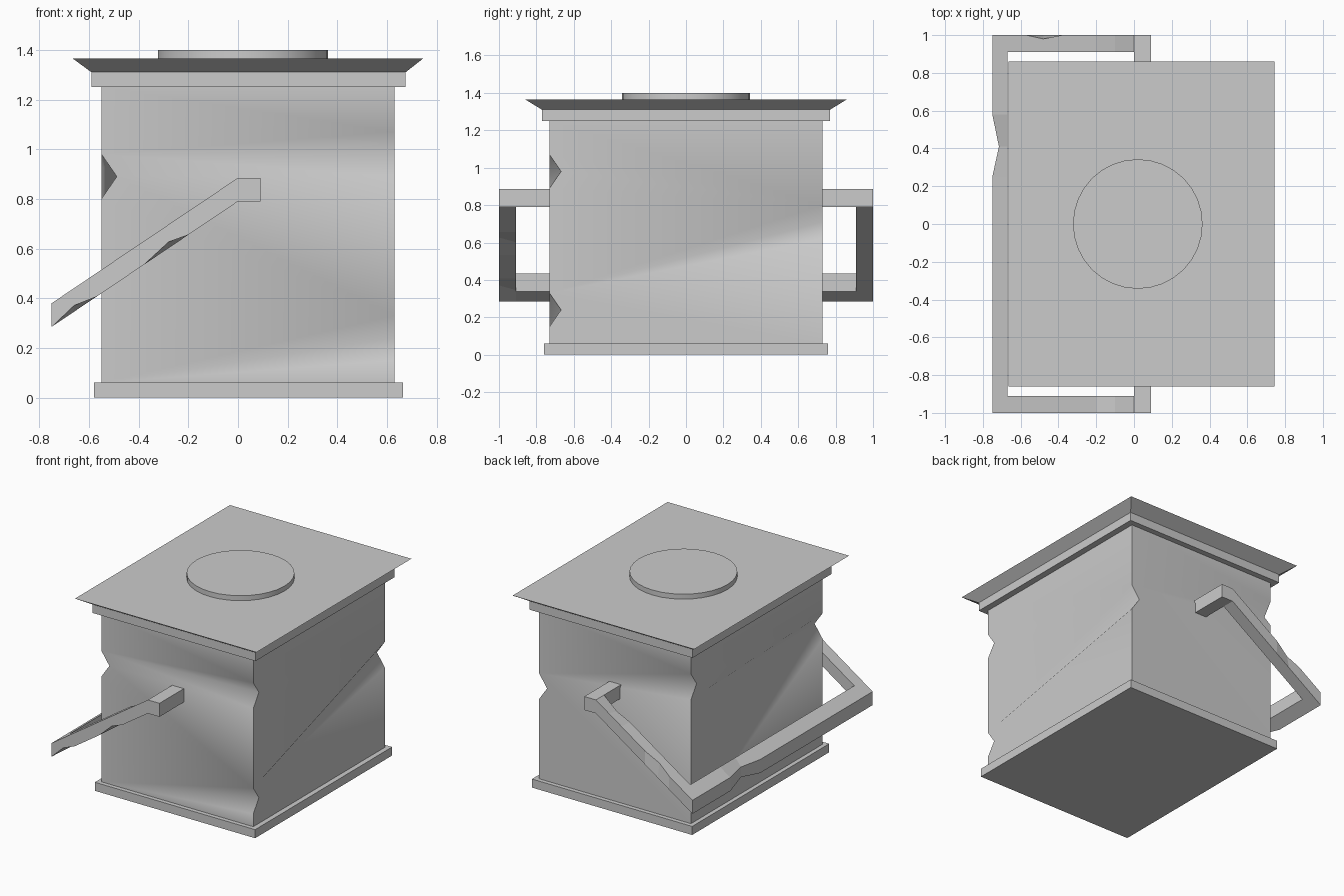
import bpy, bmesh, math
from mathutils import Vector

if "Cube" in bpy.data.objects:
    bpy.data.objects.remove(bpy.data.objects["Cube"])


def make(name, verts, faces, smooth=None):
    me = bpy.data.meshes.new(name)
    me.from_pydata([tuple(v) for v in verts], [], faces)
    bm = bmesh.new()
    bm.from_mesh(me)
    bmesh.ops.remove_doubles(bm, verts=bm.verts, dist=1e-5)
    bmesh.ops.recalc_face_normals(bm, faces=bm.faces)
    bm.to_mesh(me)
    bm.free()
    ob = bpy.data.objects.new(name, me)
    bpy.context.collection.objects.link(ob)
    if smooth:
        bpy.context.view_layer.objects.active = ob
        ob.select_set(True)
        bpy.ops.object.shade_smooth_by_angle(angle=math.radians(smooth))
        ob.select_set(False)
    return ob


def loft(name, rings, smooth=None):
    # joins a row of equal rings and caps both ends
    n = len(rings[0])
    faces = [(i*n + j, i*n + (j+1) % n, (i+1)*n + (j+1) % n, (i+1)*n + j)
             for i in range(len(rings) - 1) for j in range(n)]
    faces += [tuple(range(n)), tuple(range((len(rings)-1)*n, len(rings)*n))]
    return make(name, [v for r in rings for v in r], faces, smooth)


def rect(x0, x1, y, z):
    return [(x0, -y, z), (x1, -y, z), (x1, y, z), (x0, y, z)]


# base, rim and flared lid
loft("base", [rect(-.58, .665, .76, 0), rect(-.58, .665, .76, .06)])
loft("rim", [rect(-.59, .675, .77, 1.25), rect(-.59, .675, .77, 1.31)])
loft("lid", [rect(-.59, .675, .77, 1.31), rect(-.665, .745, .86, 1.365)])

# round cap on the lid
loft("cap", [[(.02 + .343*math.cos(a*math.tau/32), .343*math.sin(a*math.tau/32), z)
              for a in range(32)] for z in (1.36, 1.4)], 40)

# body: each corner edge carries V-shaped dents (corner, push direction, heights)
X0, X1, Y, ZB, ZT, H, D = -.55, .63, .73, .06, 1.25, .09, .062
corners = [((X0, -Y), (D, 0), (.89,)), ((X1, -Y), (0, D), (.24, .98)),
           ((X1, Y), (-D, 0), (.71,)), ((X0, Y), (0, -D), (1.02,))]
verts, chains = [], []
for (x, y), (dx, dy), heights in corners:
    pts = [(x, y, ZB)]
    for h in heights:
        pts += [(x, y, h - H), (x + dx, y + dy, h), (x, y, h + H)]
    pts.append((x, y, ZT))
    chains.append(list(range(len(verts), len(verts) + len(pts))))
    verts += pts
faces = [tuple(c[0] for c in chains), tuple(c[-1] for c in chains)]
for k in range(4):
    a, b = chains[k], chains[(k + 1) % 4]
    i = j = 0
    while i < len(a) - 1 or j < len(b) - 1:
        if j == len(b) - 1 or (i < len(a) - 1 and verts[a[i+1]][2] <= verts[b[j+1]][2]):
            faces.append((a[i], b[j], a[i+1]))
            i += 1
        else:
            faces.append((a[i], b[j], b[j+1]))
            j += 1
make("body", verts, faces, 75)


# handle: z of its slanted lower and upper surfaces
def low(x):
    return .79 + .673*x


def arm(name, side, xs, dents):
    # ring order: outer low, outer high, inner high, inner low
    rings = []
    for x in xs:
        r = [Vector((x, side*y, low(x) + h))
             for y, h in ((1, 0), (1, .095), (.91, .095), (.91, 0))]
        if x in dents:
            k, off = dents[x]
            r[k] += Vector(off)
        rings.append(r)
    loft(name, rings)


arm("handle_arm_front", -1, [0, -.1, -.2, -.28, -.38, -.57, -.66, -.75],
    {-.1: (2, (0, 0, -.02)), -.28: (0, (0, 0, .025)), -.66: (0, (0, 0, .025))})
arm("handle_arm_back", 1, [0, -.1, -.2, -.38, -.48, -.57, -.75],
    {-.1: (2, (0, 0, -.02)), -.48: (1, (0, -.02, 0))})

# mounting stubs that join the arms to the body
for side, name in ((-1, "handle_mount_front"), (1, "handle_mount_back")):
    loft(name, [[(0, side*y, .79), (.09, side*y, .79), (.09, side*y, .885), (0, side*y, .885)]
                for y in (.72, 1)])

# cross bar with one dented outer edge
bars = []
for y in (-.91, .25, .41, .58, .91):
    d = .035 if y == .41 else 0
    bars.append([(-.75, y, low(-.75)), (-.75 + d, y, low(-.75) + .095),
                 (-.67, y, low(-.67) + .095), (-.67, y, low(-.67))])
    if d:
        bars[-1][0] = (-.75 + d, y, low(-.75 + d))
loft("handle_cross_bar", bars)
